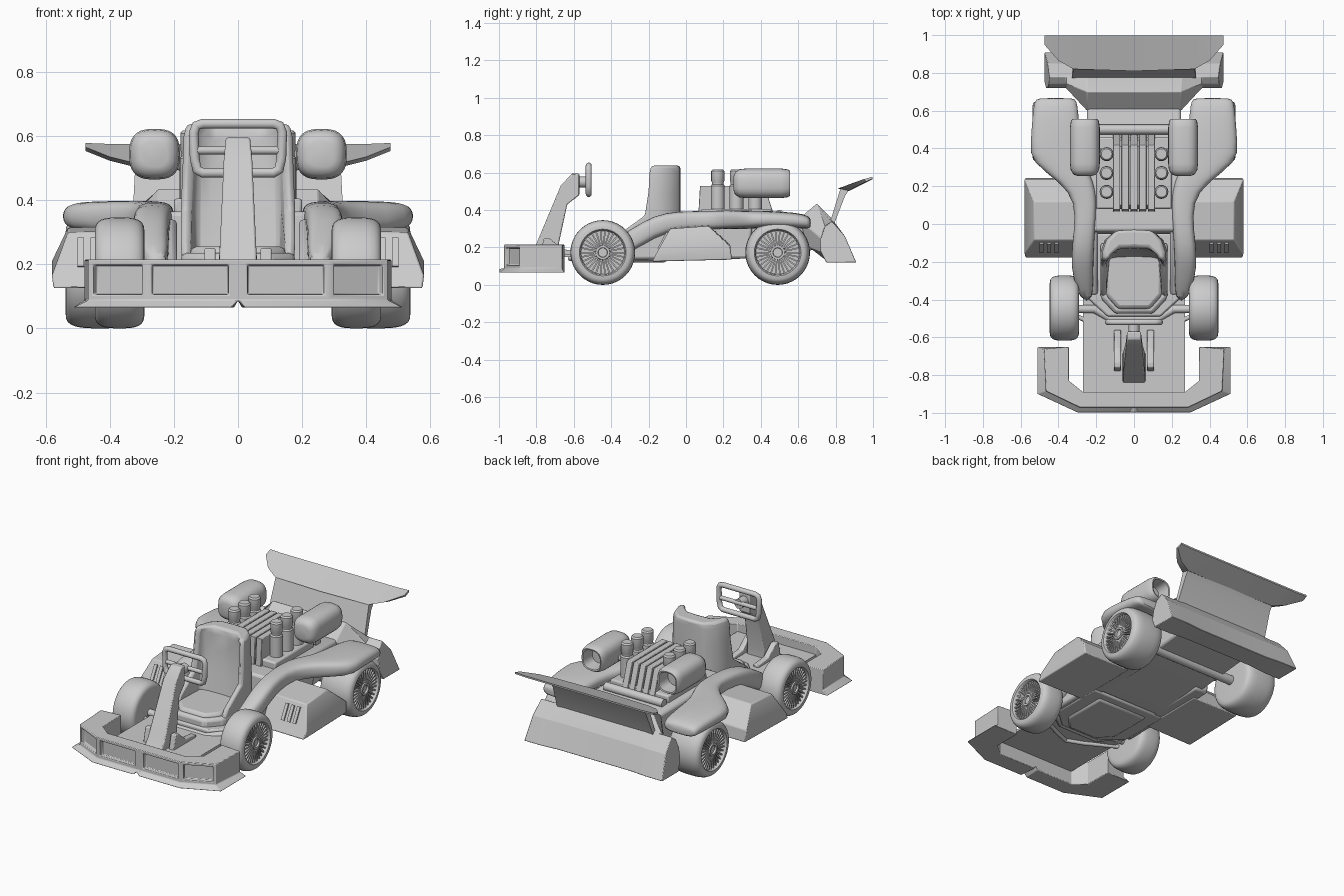
import bpy, bmesh
from math import sin, cos, pi, copysign
from mathutils import Vector, Matrix

if "Cube" in bpy.data.objects:
    bpy.data.objects.remove(bpy.data.objects["Cube"])


def finish(name, bm, mirror=False, bevel=0, subsurf=0, angle=35):
    bmesh.ops.recalc_face_normals(bm, faces=bm.faces)
    me = bpy.data.meshes.new(name)
    bm.to_mesh(me)
    bm.free()
    ob = bpy.data.objects.new(name, me)
    bpy.context.collection.objects.link(ob)
    bpy.ops.object.select_all(action='DESELECT')
    ob.select_set(True)
    bpy.context.view_layer.objects.active = ob
    bpy.ops.object.shade_smooth_by_angle(angle=angle * pi / 180)
    if mirror:
        ob.modifiers.new("mirror", 'MIRROR').merge_threshold = 0.0005
    if bevel:
        b = ob.modifiers.new("bevel", 'BEVEL')
        b.width, b.segments, b.limit_method = bevel, 2, 'ANGLE'
    if subsurf:
        s = ob.modifiers.new("subsurf", 'SUBSURF')
        s.levels = s.render_levels = subsurf
    return ob


def loft_bm(sections, caps=(True, True), bm=None):
    bm = bm or bmesh.new()
    rings = [[bm.verts.new(p) for p in s] for s in sections]
    n = len(rings[0])
    for a, b in zip(rings, rings[1:]):
        for i in range(n):
            j = (i + 1) % n
            bm.faces.new((a[i], a[j], b[j], b[i]))
    if caps[0]:
        bm.faces.new(rings[0])
    if caps[1]:
        bm.faces.new(rings[-1])
    return bm


def loft(name, sections, caps=(True, True), **kw):
    return finish(name, loft_bm(sections, caps), **kw)


def prism_x(name, yz, x0, x1, **kw):
    return loft(name, [[(x, y, z) for y, z in yz] for x in (x0, x1)], **kw)


def prism_z(name, half, z0, z1, **kw):
    pts = half + [(-x, y) for x, y in reversed(half)]
    return loft(name, [[(x, y, z) for x, y in pts] for z in (z0, z1)], **kw)


def add_box(bm, lo, hi, pre=Matrix()):
    lo, hi = Vector(lo), Vector(hi)
    m = Matrix.Translation((lo + hi) / 2) @ Matrix.Diagonal((*(hi - lo), 1))
    bmesh.ops.create_cube(bm, size=1, matrix=pre @ m)


def box(name, lo, hi, **kw):
    bm = bmesh.new()
    add_box(bm, lo, hi)
    return finish(name, bm, **kw)


def tube(name, pts, r, cyclic=False, mirror=False):
    cu = bpy.data.curves.new(name, 'CURVE')
    cu.dimensions, cu.bevel_depth, cu.bevel_resolution, cu.use_fill_caps = '3D', r, 3, True
    sp = cu.splines.new('POLY')
    sp.points.add(len(pts) - 1)
    for p, c in zip(sp.points, pts):
        p.co = (*c, 1)
    sp.use_cyclic_u = cyclic
    ob = bpy.data.objects.new(name, cu)
    bpy.context.collection.objects.link(ob)
    if mirror:
        ob.modifiers.new("mirror", 'MIRROR')


def oval(x, y, z, hw, hh, power=0.6, n=20):
    """Superellipse ring in the xz plane."""
    f = lambda v: copysign(abs(v) ** power, v)
    return [(x + hw * f(cos(2 * pi * i / n)), y, z + hh * f(sin(2 * pi * i / n))) for i in range(n)]


def disc(x, y, z, r, n=40):
    return [(x, y + r * cos(2 * pi * i / n), z + r * sin(2 * pi * i / n)) for i in range(n)]


# Wheels: lathed round-shouldered tyre with recessed rim, thin spokes and hub
def wheels(name, x, y, w, R=0.173):
    h = w / 2
    arc = [(max(cos(t), 0) ** .65 * h, .125 + (R - .125) * sin(t) ** .65)
           for t in (i * pi / 14 for i in range(8))]
    prof = [(-h, .02)] + [(-a, r) for a, r in arc] + arc[-2::-1]
    prof += [(h - .006, .12), (h - .03, .116), (h - .03, .02)]
    loft(name + "_tyre", [disc(x + a, y, R, r) for a, r in prof], mirror=True, angle=45)
    bm = loft_bm([disc(x + h - .03, y, R, .042, 16), disc(x + h - .004, y, R, .038, 16),
                  disc(x + h - .004, y, R, .026, 16), disc(x + h - .015, y, R, .024, 16)])
    for i in range(30):
        rot = Matrix.Translation((x + h, y, R)) @ Matrix.Rotation(2 * pi * i / 30, 4, 'X')
        add_box(bm, (-.032, .036, -.004), (-.012, .119, .004), rot)
    finish(name + "_spokes", bm, mirror=True)


wheels("front_wheel", .369, -.445, .155)
wheels("rear_wheel", .43, .49, .215)
tube("rear_axle", [(-.4, .49, .173), (.4, .49, .173)], .03)
tube("front_axle", [(.33, -.45, .17), (.21, -.45, .165), (.13, -.5, .15), (0, -.5, .15)], .022, mirror=True)
tube("steering_rod", [(.3, -.49, .15), (.1, -.58, .14), (0, -.62, .14)], .012, mirror=True)

# Front bumper: swept lip section with recessed window panels
def bumper_section(top_out, bottom_out, inner, zb=.065):
    return [(*top_out, .215), (*top_out, .088), (*bottom_out, zb), (*inner, zb), (*inner, .215)]

bm = loft_bm([bumper_section((0, -.972), (0, -.999), (0, -.89), .087),
              bumper_section((.012, -.972), (.022, -.999), (.012, -.89)),
              bumper_section((.285, -.972), (.3, -.999), (.27, -.89)),
              bumper_section((.467, -.885), (.514, -.9), (.345, -.83)),
              bumper_section((.478, -.66), (.514, -.65), (.345, -.65))], (False, True))
bmesh.ops.recalc_face_normals(bm, faces=bm.faces)
bm.faces.ensure_lookup_table()
windows = [bm.faces[5], bm.faces[10]]
bmesh.ops.inset_individual(bm, faces=windows, thickness=.024, depth=0)
bmesh.ops.inset_individual(bm, faces=windows, thickness=.003, depth=-.025)
finish("front_bumper", bm, mirror=True, bevel=.004)

# Floor pan, seat base and main hull
box("floor_pan", (-.27, -.9, .15), (.27, -.1, .165))
prism_z("nose_floor", [(.26, -.05), (.26, -.38), (.14, -.49)], .13, .19, bevel=.01)
prism_x("rear_hull", [(-.05, .135), (.25, .145), (.72, .19), (.72, .32), (.6, .36), (-.04, .365)],
        -.25, .25, bevel=.015)
prism_x("side_sill", [(-.38, .135), (.33, .14), (.36, .34), (-.1, .34), (-.26, .25), (-.38, .19)],
        .19, .285, mirror=True, bevel=.015)

# Flowing fenders from the seat side to over the rear wheels
fender = [(-.41, .25, .19, .03, .04), (-.29, .27, .235, .055, .065), (-.17, .275, .315, .06, .06),
          (-.04, .262, .345, .056, .05), (.12, .252, .345, .058, .05), (.22, .30, .35, .09, .05),
          (.33, .405, .347, .145, .05), (.42, .415, .352, .135, .045), (.6, .415, .345, .122, .042),
          (.65, .415, .335, .112, .035), (.668, .415, .33, .1, .025)]
loft("fender", [oval(x, y, z, hw, hh, .65, 16) for y, x, z, hw, hh in fender],
     mirror=True, subsurf=1, angle=60)

# Side pods with front vents
pod = [[(.25, -.18, .13), (.575, -.18, .125), (.575, .245, .135), (.25, .245, .135)],
       [(.25, -.15, .18), (.58, -.16, .165), (.58, .237, .21), (.25, .237, .215)],
       [(.25, -.085, .305), (.53, -.085, .3), (.53, .12, .315), (.25, .12, .32)]]
loft("side_pod", pod, mirror=True, bevel=.006)
bm = bmesh.new()
tilt = Matrix.Translation((0, -.122, .235)) @ Matrix.Rotation(-.49, 4, 'X')
for x in (.40, .44, .48):
    add_box(bm, (x, -.008, -.05), (x + .02, .01, .05), tilt)
finish("pod_vents", bm, mirror=True)

# Bucket seat: wrapped back shell, cushion and tub
def seat_ring(z, s, front, pad):
    half = [(.10, -.035), (.155, -.085), (.178, -.15), (.178, front),
            (.148, front), (.13, min(-.16, pad - .01)), (.085, pad - .003)]
    half = [(x * s, y, z) for x, y in half]
    return [(0, -.03, z)] + half + [(0, pad, z)] + [(-x, y, zz) for x, y, zz in reversed(half)]

loft("seat_back", [seat_ring(.19, .98, -.4, -.18), seat_ring(.27, 1, -.36, -.17), seat_ring(.37, 1, -.22, -.15),
                   seat_ring(.5, .97, -.2, -.135), seat_ring(.6, .95, -.195, -.13),
                   seat_ring(.637, .9, -.185, -.12)], bevel=.014, angle=50)
prism_z("seat_tub", [(.178, -.1), (.178, -.39), (.1, -.475)], .12, .235, bevel=.018)
prism_z("seat_cushion", [(.15, -.12), (.15, -.375), (.085, -.45)], .2, .255, bevel=.02)

# Steering column, wheel and pedals
column = [(-.85, .15, .06), (-.8, .22, .058), (-.67, .53, .045), (-.61, .595, .038), (-.57, .595, .036),
          (-.57, .48, .036), (-.635, .43, .045), (-.68, .22, .058), (-.68, .15, .06)]
loft("steering_column", [[(s * w, y, z) for y, z, w in column] for s in (-1, 1)], bevel=.006)
rim = [(.11, .485), (.128, .495), (.135, .53), (.138, .61), (.13, .632), (.11, .638)]
rim += [(-x, z) for x, z in reversed(rim)]
tube("steering_wheel", [(x, -.52, z) for x, z in rim], .016, cyclic=True)
tube("steering_crossbar", [(-.13, -.52, .555), (.13, -.52, .555)], .013)
tube("steering_hub", [(0, -.58, .55), (0, -.515, .55)], .03)
prism_x("pedal", [(-.78, .16), (-.76, .25), (-.73, .25), (-.66, .19), (-.56, .18), (-.56, .16)],
        .07, .105, mirror=True, bevel=.005)

# Engine: finned block with three capped stacks on each side
box("engine_base", (-.2, .08, .35), (.2, .46, .405), bevel=.01)
prism_x("engine_block", [(.08, .36), (.1, .51), (.41, .51), (.46, .36)], -.11, .11)
bm = bmesh.new()
for i in range(5):
    x = -.092 + .046 * i
    loft_bm([[(x + d, y, z) for y, z in ((.065, .36), (.075, .53), (.42, .53), (.475, .36))]
             for d in (-.019, .019)], bm=bm)
finish("engine_fins", bm, bevel=.003)
prof = [(.36, .037), (.53, .037), (.538, .031), (.548, .031), (.555, .035), (.608, .035), (.617, .028)]
for i, y in enumerate((.17, .27, .37)):
    rings = [[(.145 + r * cos(k * pi / 10), y + r * sin(k * pi / 10), z) for k in range(20)] for z, r in prof]
    loft(f"engine_stack_{i + 1}", rings, mirror=True)

# Exhaust cans, hollow at the back, with crossbar and short feed pipes
can = [(.255, .04), (.262, .06), (.285, .075), (.32, .079), (.51, .079), (.545, .074), (.557, .066),
       (.555, .058), (.47, .054)]
loft("exhaust_can", [oval(.26, y, .543, r, r, .72, 28) for y, r in can], mirror=True, angle=50)
tube("exhaust_crossbar", [(-.2, .5, .375), (.2, .5, .375)], .026)
tube("exhaust_feed", [(.15, .37, .5), (.24, .4, .535)], .02, mirror=True)

# Rear bumper: ridged centre dropping to lower flared ends
mid = [(.6, .35), (.7, .435), (.775, .36), (.845, .26), (.9, .12), (.75, .13), (.66, .2)]
end = [(.72, .25), (.74, .31), (.78, .34), (.85, .26), (.91, .12), (.75, .12), (.72, .18)]
loft("rear_bumper", [[(x, y, z) for y, z in p] for x, p in ((0, mid), (.25, mid), (.36, end))] +
     [[(.445 + .12 * (.36 - z), y, z) for y, z in end]],
     caps=(False, True), mirror=True, bevel=.004, angle=12)

# Rear wing and its support plate
def wing_section(x, yf, zf, zb):
    return [(x, yf, zf), (x, .998, zb), (x, .998, zb - .01), (x, yf + .05 * (1 - yf) / .17, zf - .012)]

loft("rear_wing", [wing_section(0, .81, .515, .575), wing_section(.32, .82, .515, .575),
                   wing_section(.4, .865, .535, .575), wing_section(.475, .95, .565, .578)],
     caps=(False, True), mirror=True)
loft("wing_support", [[(x, .825, .512), (x, .875, .512), (x, .85, .475), (x + .01 * (x > 0), .79, .32),
                       (x + .01 * (x > 0), .765, .32)] for x in (0, .32)],
     caps=(False, True), mirror=True)
